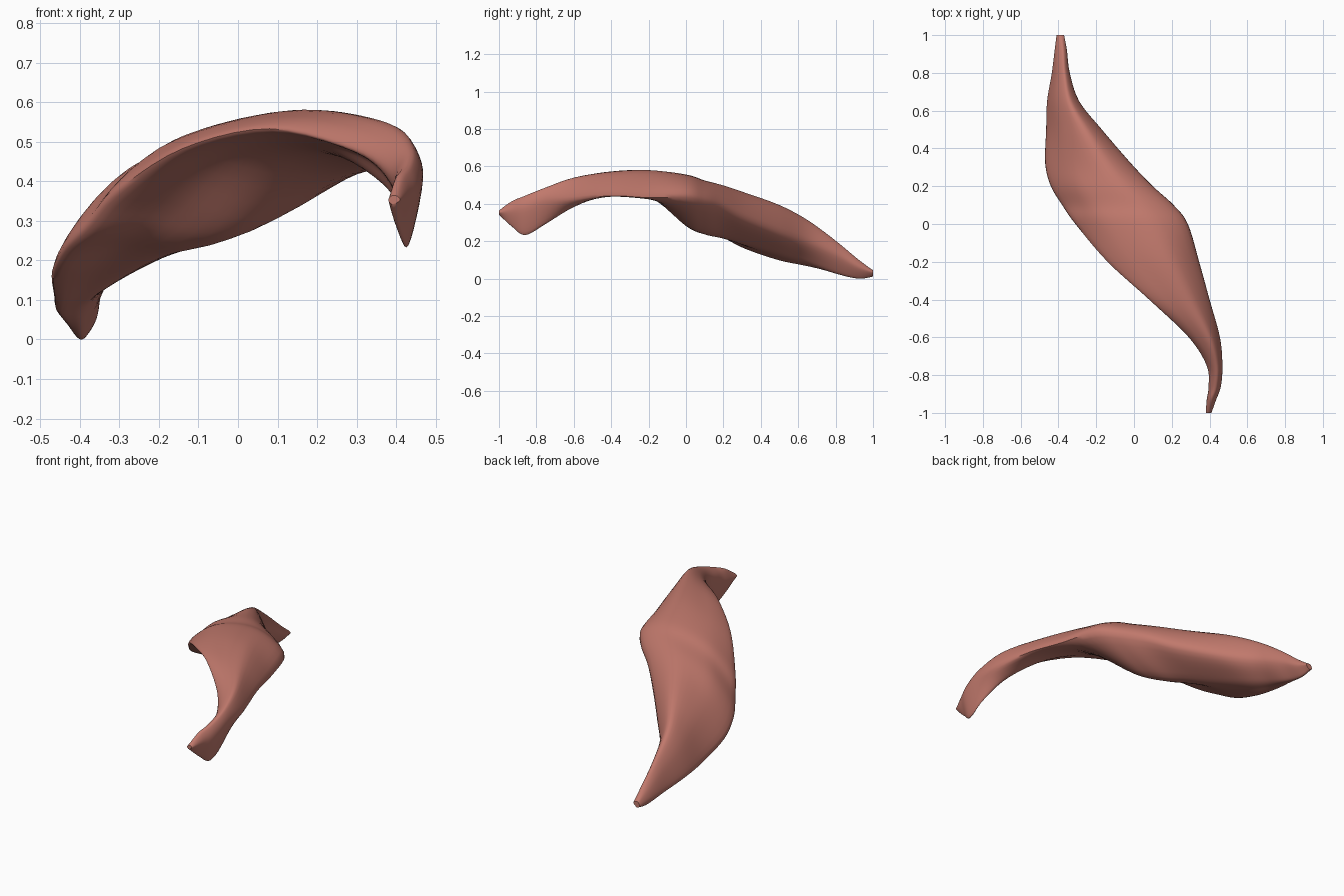
import bpy, bmesh
from mathutils import Vector

if "Cube" in bpy.data.objects:
    bpy.data.objects.remove(bpy.data.objects["Cube"])

# Cross-sections along y:
# y, left x, left z, right x, right z, top z (left, right), underside z (right, left)
SECTIONS = [
    (-1.00, .380, .36, .410, .36, .37, .37, .35, .35),
    (-.93, .385, .36, .435, .37, .415, .415, .29, .30),
    (-.86, .395, .39, .460, .38, .44, .445, .245, .28),
    (-.75, .385, .43, .468, .42, .48, .49, .30, .36),
    (-.60, .290, .49, .455, .43, .53, .54, .39, .46),
    (-.40, .080, .54, .400, .45, .57, .57, .47, .51),
    (-.20, -.14, .49, .345, .44, .56, .58, .45, .48),
    (0.00, -.31, .38, .285, .44, .52, .56, .29, .35),
    (.10, -.38, .30, .210, .42, .475, .53, .25, .28),
    (.20, -.44, .24, .100, .39, .43, .505, .23, .24),
    (.32, -.47, .18, -.015, .33, .37, .465, .20, .18),
    (.50, -.465, .12, -.17, .26, .31, .40, .155, .12),
    (.65, -.46, .09, -.29, .21, .24, .32, .11, .08),
    (.80, -.435, .06, -.34, .14, .16, .21, .05, .035),
    (.92, -.42, .04, -.355, .07, .09, .11, .015, .01),
    (1.00, -.41, .03, -.37, .04, .05, .05, .02, .02),
]


def spline(a, b, c, d, t):
    """Catmull-Rom point between b and c."""
    return 0.5 * (2 * b + (c - a) * t + (2 * a - 5 * b + 4 * c - d) * t * t
                  + (3 * b - a - 3 * c + d) * t ** 3)


def ring(s):
    y, xl, zl, xr, zr, t1, t2, b2, b1 = s
    w = xr - xl
    pts = [(xl, zl), (xl + .28 * w, t1), (xl + .72 * w, t2), (xr, zr),
           (xl + .55 * w, b2), (xl + .25 * w, b1)]
    return [Vector((x, y, z)) for x, z in pts]


rings = [ring(s) for s in SECTIONS]
STEPS, AROUND = 5, 6

# Smooth the control rings lengthwise
long_rings = []
last = len(rings) - 1
for i in range(last):
    four = [rings[max(0, min(last, i + k))] for k in (-1, 0, 1, 2)]
    for j in range(STEPS):
        long_rings.append([spline(*p, j / STEPS) for p in zip(*four)])
long_rings.append(rings[-1])

# Skin the muscle sheet, rounding each ring
bm = bmesh.new()
loops = []
for r in long_rings:
    n = len(r)
    loops.append([bm.verts.new(spline(r[i - 1], r[i], r[(i + 1) % n], r[(i + 2) % n], k / AROUND))
                  for i in range(n) for k in range(AROUND)])
for a, b in zip(loops, loops[1:]):
    for i in range(len(a)):
        j = (i + 1) % len(a)
        bm.faces.new((a[i], a[j], b[j], b[i]))
# Blunt tendon ends
bm.faces.new(loops[0])
bm.faces.new(loops[-1][::-1])
bmesh.ops.recalc_face_normals(bm, faces=bm.faces)

mesh = bpy.data.meshes.new("muscle_sheet")
bm.to_mesh(mesh)
bm.free()
muscle = bpy.data.objects.new("muscle_sheet", mesh)
bpy.context.collection.objects.link(muscle)

# Muscle colour
mat = bpy.data.materials.new("muscle red")
mat.diffuse_color = (.53, .19, .15, 1)
mat.use_nodes = True
mat.node_tree.nodes["Principled BSDF"].inputs["Base Color"].default_value = mat.diffuse_color
mesh.materials.append(mat)

# Rest on the ground
low = min(v.co.z for v in mesh.vertices)
for v in mesh.vertices:
    v.co.z -= low

bpy.context.view_layer.objects.active = muscle
muscle.select_set(True)
bpy.ops.object.shade_smooth_by_angle(angle=0.9)
